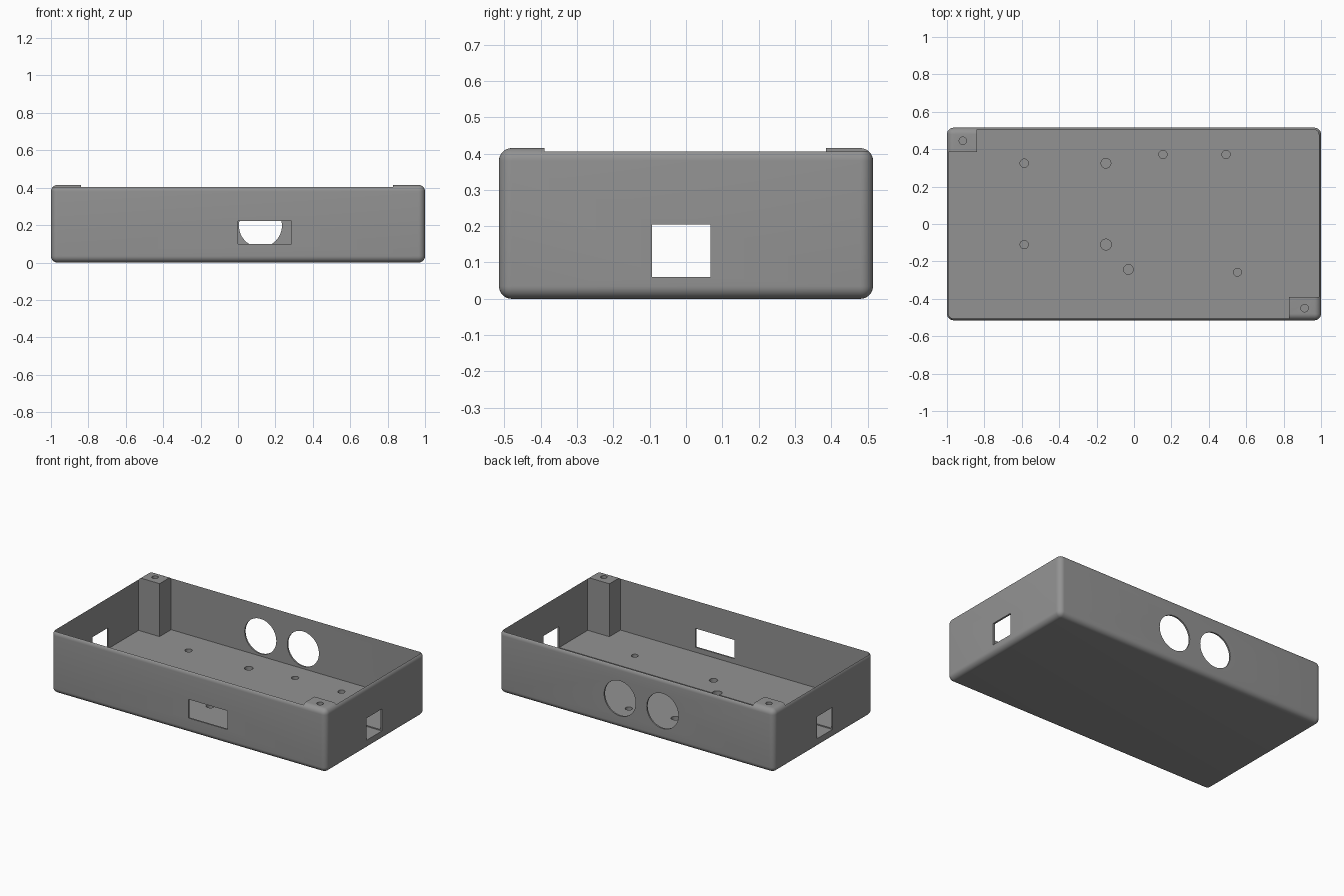
import bpy, bmesh, math

if "Cube" in bpy.data.objects:
    bpy.data.objects.remove(bpy.data.objects["Cube"])

HEIGHT, FLOOR = 0.415, 0.067
HX, HY, R = 1.0, 0.515, 0.035

grey = bpy.data.materials.new("mid grey")
grey.diffuse_color = (0.29, 0.29, 0.29, 1)
grey.use_nodes = True
grey.node_tree.nodes["Principled BSDF"].inputs["Base Color"].default_value = grey.diffuse_color


def add_object(name, bm):
    bmesh.ops.recalc_face_normals(bm, faces=bm.faces)
    mesh = bpy.data.meshes.new(name)
    bm.to_mesh(mesh)
    bm.free()
    ob = bpy.data.objects.new(name, mesh)
    bpy.context.collection.objects.link(ob)
    mesh.materials.append(grey)
    return ob


def block(name, x0, x1, y0, y1, z0, z1, radius=0):
    bm = bmesh.new()
    bmesh.ops.create_cube(bm, size=1)
    for v in bm.verts:
        v.co.x = x1 if v.co.x > 0 else x0
        v.co.y = y1 if v.co.y > 0 else y0
        v.co.z = z1 if v.co.z > 0 else z0
    if radius:  # round everything except the top rim
        edges = [e for e in bm.edges if not all(v.co.z == z1 for v in e.verts)]
        bmesh.ops.bevel(bm, geom=edges, offset=radius, segments=8,
                        profile=0.5, affect='EDGES')
    return add_object(name, bm)


def prism(name, points, z0, z1):
    bm = bmesh.new()
    face = bm.faces.new([bm.verts.new((x, y, z0)) for x, y in points])
    new = bmesh.ops.extrude_face_region(bm, geom=[face])["geom"]
    for v in new:
        if isinstance(v, bmesh.types.BMVert):
            v.co.z = z1
    return add_object(name, bm)


def circle(x, y, r, n=32):
    return [(x + r * math.cos(2 * math.pi * i / n),
             y + r * math.sin(2 * math.pi * i / n)) for i in range(n)]


def arc(x, y, r, start, n=8):
    return [(x + r * math.cos(start - math.pi / 2 * i / n),
             y + r * math.sin(start - math.pi / 2 * i / n)) for i in range(n + 1)]


def cut(target, cutter):
    mod = target.modifiers.new("cut", 'BOOLEAN')
    mod.operation, mod.solver, mod.object = 'DIFFERENCE', 'EXACT', cutter
    bpy.context.view_layer.objects.active = target
    bpy.ops.object.modifier_apply(modifier=mod.name)
    bpy.data.objects.remove(cutter)


# Outer shell
case = block("enclosure", -HX, HX, -HY, HY, 0, HEIGHT, R)

# Hollow interior, leaving a screw post in two opposite corners
xl, xr, yi, ri = -0.993, 0.988, 0.505, 0.028
outline = ([(-0.84, 0.385), (-0.84, yi)]
           + arc(xr - ri, yi - ri, ri, math.pi / 2)
           + [(xr, -0.39), (0.83, -0.39), (0.83, -yi)]
           + arc(xl + ri, -yi + ri, ri, -math.pi / 2)
           + [(xl, 0.385)])
cut(case, prism("cavity", outline, FLOOR, 0.6))

# Square end windows and the shallow floor channel between them
cut(case, block("end_windows", -1.2, 1.2, -0.093, 0.067, 0.06, 0.205))

# Front connector window
cut(case, block("front_window", 0.0, 0.285, -0.7, -0.4, 0.10, 0.223))

# Two round ports in the back wall
for x in (-0.19, 0.12):
    port = prism("back_port", circle(x, 0, 0.115, 64), -0.7, -0.4)
    for v in port.data.vertices:
        a, b, c = v.co
        v.co = (a, -c, b + 0.197)
    cut(case, port)

# Blind screw holes in the corner posts
for x, y in ((-0.915, 0.445), (0.912, -0.45)):
    cut(case, prism("post_hole", circle(x, y, 0.02), 0.15, 0.6))

# Blind mounting holes in the floor
for x, y, r in ((-0.587, 0.325, 0.022), (-0.15, 0.325, 0.026),
                (0.155, 0.372, 0.022), (0.492, 0.372, 0.022),
                (-0.587, -0.11, 0.022), (-0.15, -0.11, 0.029),
                (-0.03, -0.243, 0.026), (0.553, -0.258, 0.021)):
    cut(case, prism("floor_hole", circle(x, y, r), 0.025, 0.2))

# Smooth rounded edges, crisp corners
bpy.ops.object.select_all(action='DESELECT')
case.select_set(True)
bpy.context.view_layer.objects.active = case
bpy.ops.object.shade_smooth_by_angle(angle=math.radians(30))
